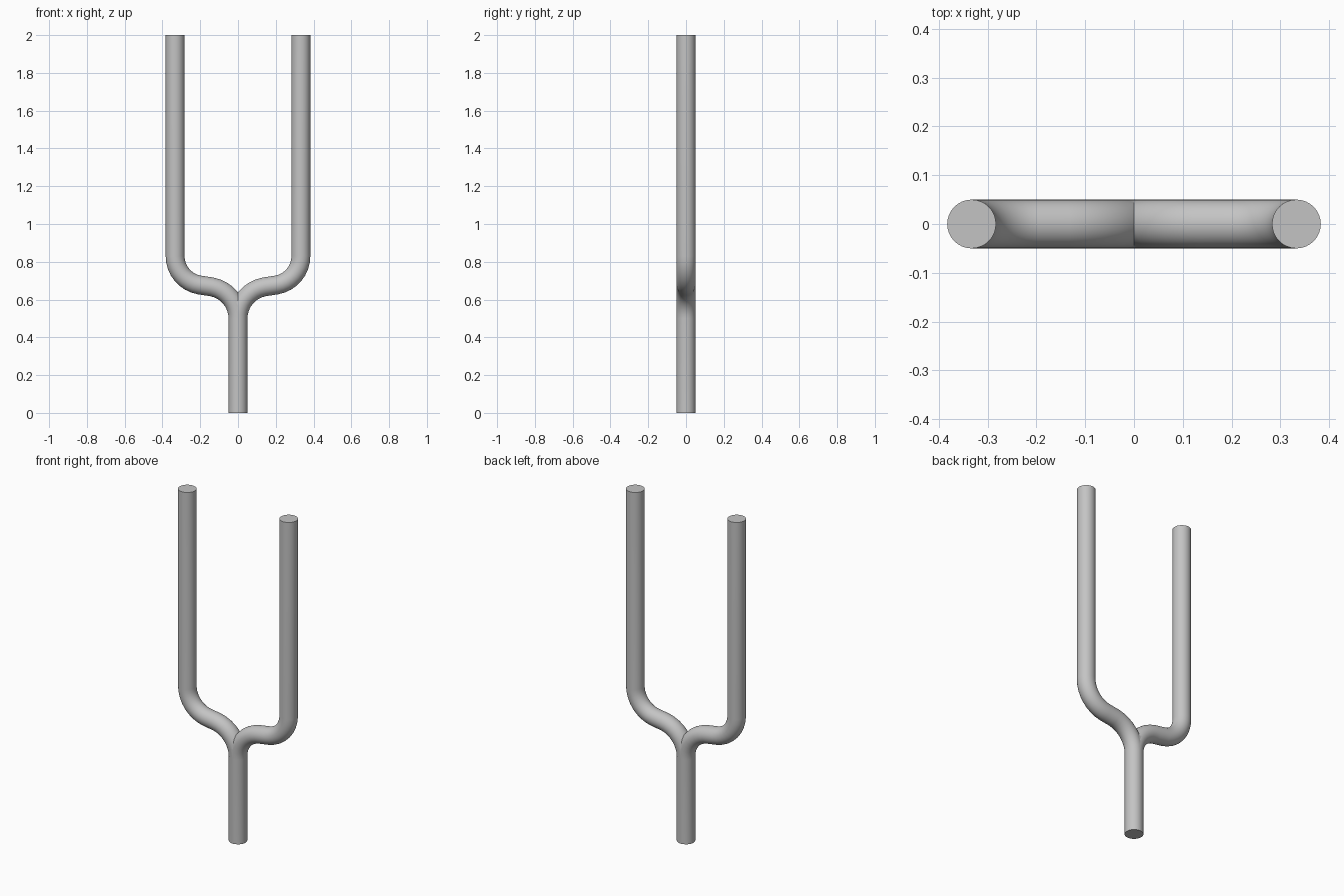
import bpy, bmesh
from math import sin, cos, pi, radians, atan2

cube = bpy.data.objects.get("Cube")
if cube:
    bpy.data.objects.remove(cube, do_unlink=True)

RADIUS, SIDES, STEPS = 0.05, 32, 8
TINE_X, HEIGHT, SWEEP = 0.333, 2.0, 80

# Brushed grey metal
steel = bpy.data.materials.new("grey steel")
steel.use_nodes = True
colour = (0.55, 0.55, 0.55, 1)
steel.diffuse_color = colour
steel.node_tree.nodes["Principled BSDF"].inputs["Base Color"].default_value = colour


def arc(cx, cz, r, start, end):
    """Points of an arc in the xz plane, angles in degrees."""
    angles = [radians(start + (end - start) * i / STEPS) for i in range(STEPS + 1)]
    return [(cx + r * cos(a), cz + r * sin(a)) for a in angles]


# Centre line of one side: stem, outward bend, upward bend, tine
low_r, high_r = 0.17, 0.155
path = [(0, 0)]
path += arc(low_r, 0.5, low_r, 180, 180 - SWEEP)
path += arc(TINE_X - high_r, 0.83, high_r, -SWEEP, 0)
path += [(TINE_X, HEIGHT)]

# Sweep a round section along the centre line
bm = bmesh.new()
rings = []
for i, (x, z) in enumerate(path):
    x0, z0 = path[max(i - 1, 0)]
    x1, z1 = path[min(i + 1, len(path) - 1)]
    t = atan2(z1 - z0, x1 - x0)
    # Keep the sections square to the straight stem and tine
    if i in (0, 1) or i >= len(path) - 2:
        t = pi / 2
    ring = []
    for k in range(SIDES):
        a = 2 * pi * k / SIDES
        out = RADIUS * cos(a)
        ring.append(bm.verts.new((x + out * sin(t), RADIUS * sin(a), z - out * cos(t))))
    rings.append(ring)
for low, high in zip(rings, rings[1:]):
    for k in range(SIDES):
        n = (k + 1) % SIDES
        bm.faces.new((low[k], low[n], high[n], high[k]))
bm.faces.new(rings[0][::-1])
bm.faces.new(rings[-1])

# Keep the +x half so that the two sides meet in a seam
bmesh.ops.bisect_plane(bm, geom=bm.verts[:] + bm.edges[:] + bm.faces[:], dist=1e-5,
                       plane_co=(0, 0, 0), plane_no=(1, 0, 0), clear_inner=True)
bmesh.ops.recalc_face_normals(bm, faces=bm.faces[:])
mesh = bpy.data.meshes.new("forked_rod")
bm.to_mesh(mesh)
bm.free()
mesh.materials.append(steel)

rod = bpy.data.objects.new("forked_rod", mesh)
bpy.context.collection.objects.link(rod)
mirror = rod.modifiers.new("mirror", "MIRROR")
mirror.use_axis[0] = True
mirror.merge_threshold = 0.0005

bpy.context.view_layer.objects.active = rod
rod.select_set(True)
bpy.ops.object.modifier_apply(modifier=mirror.name)
bpy.ops.object.shade_smooth_by_angle(angle=radians(35))
